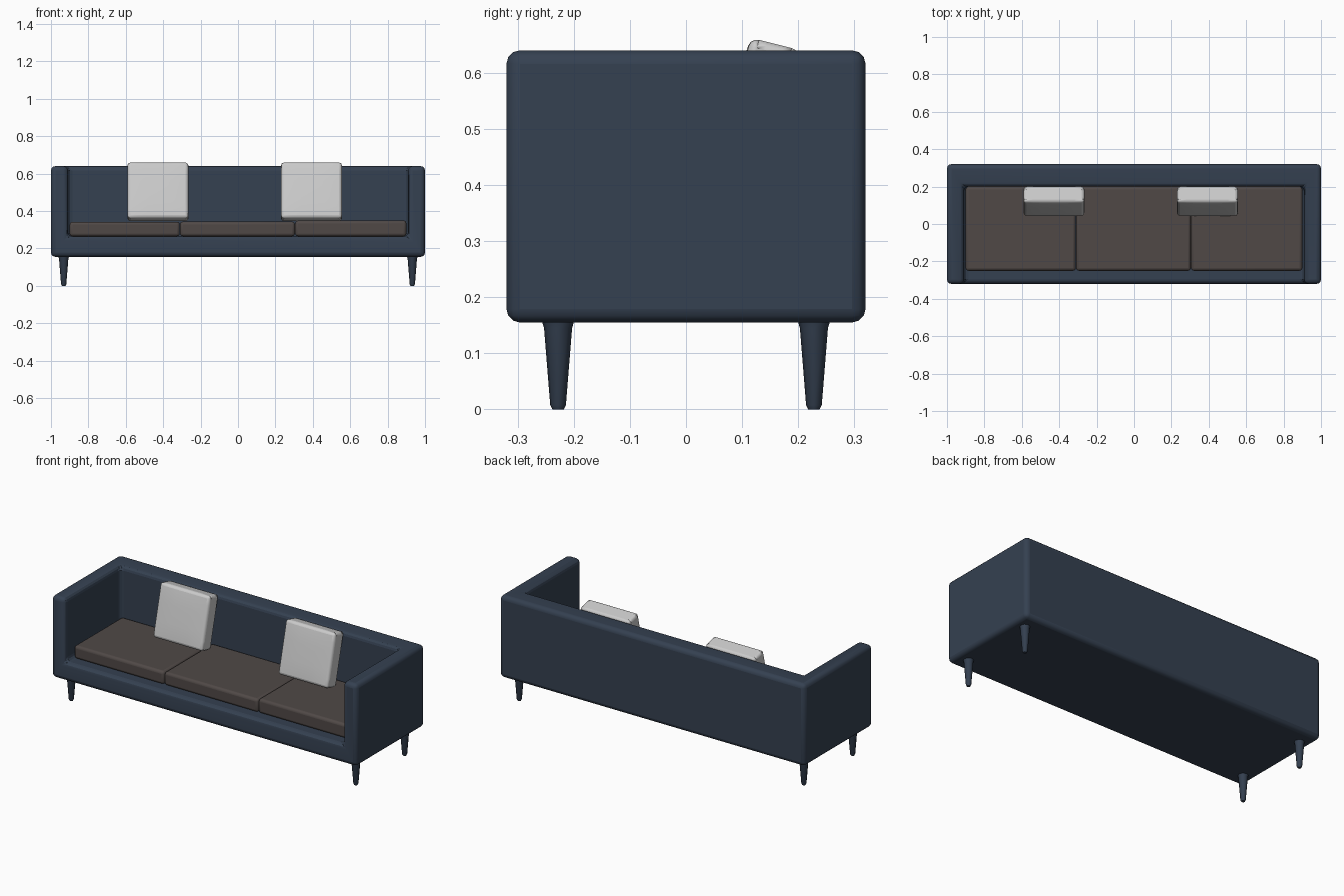
import bpy, bmesh, math
from mathutils import Matrix

if "Cube" in bpy.data.objects:
    bpy.data.objects.remove(bpy.data.objects["Cube"])


def material(name, color):
    m = bpy.data.materials.new(name)
    m.diffuse_color = (*color, 1)
    m.use_nodes = True
    m.node_tree.nodes["Principled BSDF"].inputs["Base Color"].default_value = m.diffuse_color
    return m


NAVY = material("navy_fabric", (0.035, 0.052, 0.082))
BROWN = material("brown_fabric", (0.08, 0.066, 0.062))


def add_object(name, bm, mat=None):
    bmesh.ops.recalc_face_normals(bm, faces=bm.faces)
    mesh = bpy.data.meshes.new(name)
    bm.to_mesh(mesh)
    bm.free()
    ob = bpy.data.objects.new(name, mesh)
    bpy.context.collection.objects.link(ob)
    if mat:
        mesh.materials.append(mat)
    return ob


def box(name, lo, hi, mat=None):
    """Box between two corners, with its origin at the centre."""
    bm = bmesh.new()
    size = [b - a for a, b in zip(lo, hi)]
    bmesh.ops.create_cube(bm, size=1, matrix=Matrix.Diagonal((*size, 1)))
    ob = add_object(name, bm, mat)
    ob.location = [(a + b) / 2 for a, b in zip(lo, hi)]
    return ob


def smooth(ob, angle=40):
    bpy.ops.object.select_all(action='DESELECT')
    ob.select_set(True)
    bpy.context.view_layer.objects.active = ob
    bpy.ops.object.shade_smooth_by_angle(angle=math.radians(angle))


def soften(ob, width, segments=3):
    bev = ob.modifiers.new("soft_edges", 'BEVEL')
    bev.width, bev.segments = width, segments
    bev.limit_method = 'ANGLE'
    smooth(ob)


# Frame: one block with the seating space cut out, leaving base, arms and back
frame = box("sofa_frame", (-1, -0.32, 0.155), (1, 0.32, 0.64), NAVY)
cutter = box("seat_space_cutter", (-0.91, -0.6, 0.265), (0.91, 0.2, 1.0))
cutter.hide_render = True
cutter.hide_set(True)
cut = frame.modifiers.new("seat_space", 'BOOLEAN')
cut.object, cut.operation, cut.solver = cutter, 'DIFFERENCE', 'EXACT'
soften(frame, 0.024)

# Three seat cushions
for name, x0, x1, top in (("left", -0.9, -0.312, 0.342),
                          ("middle", -0.31, 0.304, 0.343),
                          ("right", 0.306, 0.9, 0.349)):
    soften(box(name + "_seat_cushion", (x0, -0.25, 0.265), (x1, 0.2, top), BROWN), 0.015)


# Throw pillows: rounded slabs with slightly puffed faces, leaning on the back
def pillow(name, x):
    w, t, h = 0.325, 0.1, 0.308
    bm = bmesh.new()
    bmesh.ops.create_cube(bm, size=1)
    bmesh.ops.subdivide_edges(bm, edges=bm.edges, cuts=5, use_grid_fill=True)
    for v in bm.verts:
        puff = (1 - (2 * v.co.x) ** 4) * (1 - (2 * v.co.z) ** 4)
        v.co = (v.co.x * w, v.co.y * t * (0.9 + 0.1 * puff), v.co.z * h)
    ob = add_object(name, bm)
    ob.location = (x, 0.122, 0.502)
    ob.rotation_euler.x = math.radians(-14)
    soften(ob, 0.024)


pillow("left_pillow", -0.428)
pillow("right_pillow", 0.393)

# Tapered eight-sided legs
LEG = ((0.0, 0.010), (0.008, 0.014), (0.145, 0.025), (0.165, 0.031))
for xs, xn in ((-1, "left"), (1, "right")):
    for ys, yn in ((-1, "front"), (1, "back")):
        bm = bmesh.new()
        rings = [[bm.verts.new((r * math.cos(a * math.pi / 4), r * math.sin(a * math.pi / 4), z))
                  for a in range(8)] for z, r in LEG]
        for lower, upper in zip(rings, rings[1:]):
            for i in range(8):
                j = (i + 1) % 8
                bm.faces.new((lower[i], lower[j], upper[j], upper[i]))
        bm.faces.new(rings[0])
        bm.faces.new(rings[-1])
        leg = add_object(f"{yn}_{xn}_leg", bm, NAVY)
        leg.location = (xs * 0.932, ys * 0.228, 0)
        smooth(leg, 50)
